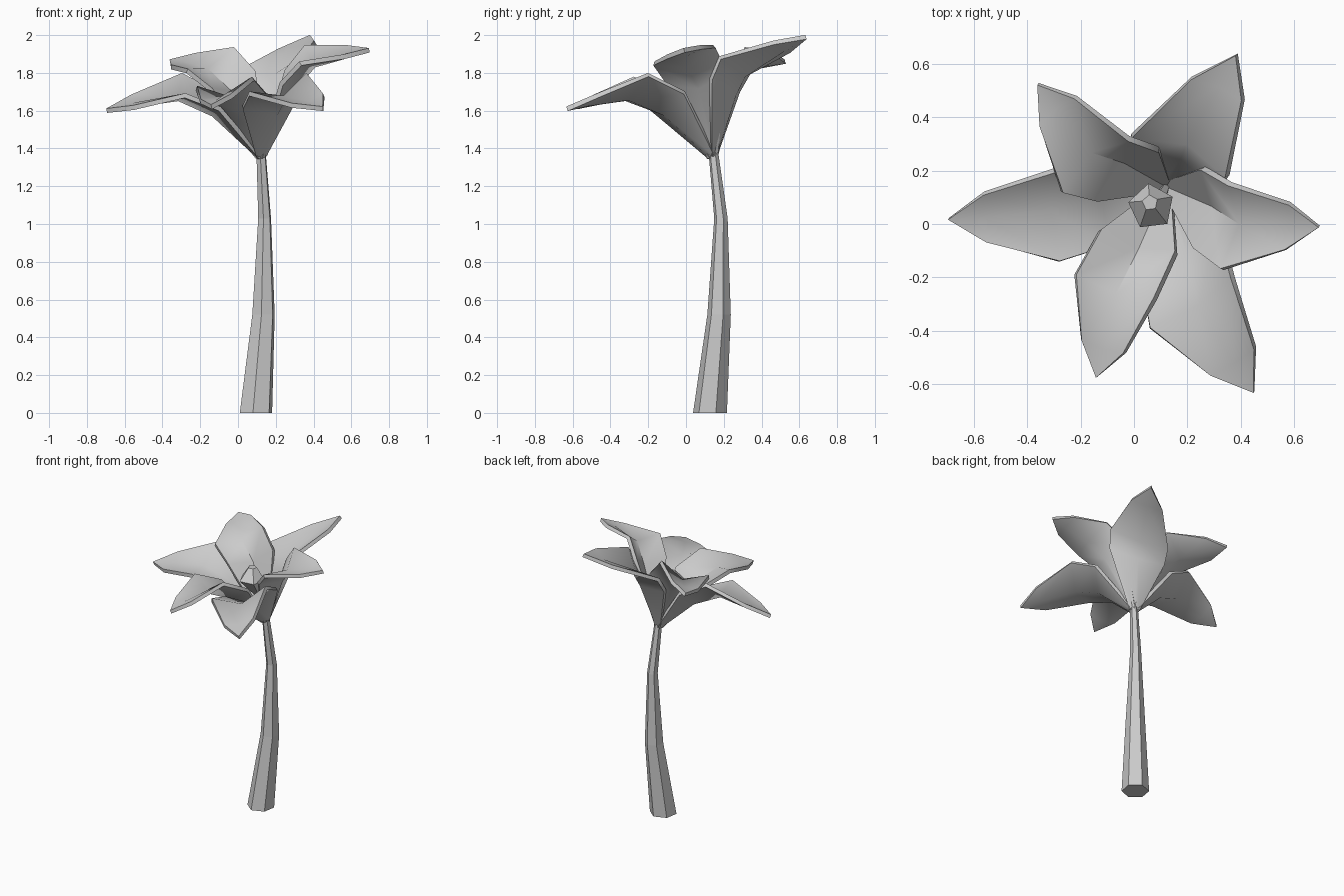
import bpy
import bmesh
from math import cos, sin, radians
from mathutils import Vector

cube = bpy.data.objects.get("Cube")
if cube:
    bpy.data.objects.remove(cube, do_unlink=True)

grey = bpy.data.materials.new("plain_grey")
grey.use_nodes = True
grey.diffuse_color = (0.6, 0.6, 0.6, 1)
grey.node_tree.nodes["Principled BSDF"].inputs["Base Color"].default_value = (0.6, 0.6, 0.6, 1)


def add_object(name, bm):
    bmesh.ops.recalc_face_normals(bm, faces=bm.faces)
    mesh = bpy.data.meshes.new(name)
    bm.to_mesh(mesh)
    bm.free()
    mesh.materials.append(grey)
    obj = bpy.data.objects.new(name, mesh)
    bpy.context.collection.objects.link(obj)
    return obj


def smooth(obj, angle):
    bpy.ops.object.select_all(action='DESELECT')
    obj.select_set(True)
    bpy.context.view_layer.objects.active = obj
    for modifier in list(obj.modifiers):
        bpy.ops.object.modifier_apply(modifier=modifier.name)
    bpy.ops.object.shade_smooth_by_angle(angle=radians(angle))


def tube(name, rings, sides, turn):
    """Skin a stack of level polygons, each given as x, y, z, radius."""
    bm = bmesh.new()
    loops = []
    for x, y, z, r in rings:
        angles = [radians(turn + 360 * i / sides) for i in range(sides)]
        loops.append([bm.verts.new((x + r * cos(a), y + r * sin(a), z)) for a in angles])
    for low, high in zip(loops, loops[1:]):
        for i in range(sides):
            j = (i + 1) % sides
            bm.faces.new((low[i], low[j], high[j], high[i]))
    bm.faces.new(loops[0][::-1])
    bm.faces.new(loops[-1])
    return add_object(name, bm)


def petal(name, left, right, tip):
    """Cupped blade from the flower base, through its widest row, to the tip."""
    left, right, tip = Vector(left), Vector(right), Vector(tip)
    base = Vector((0.12, 0.14, 1.36))
    middle = (left + right) / 2
    half = (left - right) / 2
    up = (tip - base).cross(half).normalized()
    if up.z < 0:
        up.negate()

    def lower(edge, side):
        p = base.lerp(middle, 0.55) + side * 0.95
        p.z = base.z + (edge.z - base.z) * 0.78
        return p

    def row(a, b, sag):
        return [a, (a + b) / 2 - up * sag, b]

    rows = [
        row(base + half * 0.14, base - half * 0.14, 0.01),
        row(lower(left, half), lower(right, -half), 0.08),
        row(left, right, 0.08),
        row(left.lerp(tip, 0.66) + half * 0.2, right.lerp(tip, 0.66) - half * 0.2, 0.02),
    ]
    bm = bmesh.new()
    grid = [[bm.verts.new(p) for p in r] for r in rows]
    for near, far in zip(grid, grid[1:]):
        for i in range(2):
            bm.faces.new((near[i], near[i + 1], far[i + 1], far[i]))
    end = bm.verts.new(tip)
    for i in range(2):
        bm.faces.new((grid[-1][i], grid[-1][i + 1], end))
    obj = add_object(name, bm)
    solid = obj.modifiers.new("thickness", 'SOLIDIFY')
    solid.thickness = 0.025
    solid.offset = 0
    smooth(obj, 50)


# Bent hexagonal stem
tube("stem", [(0.095, 0.127, 0, 0.091), (0.135, 0.175, 0.52, 0.063),
              (0.141, 0.185, 1.03, 0.036), (0.122, 0.145, 1.38, 0.026)], 6, 20)

# Faceted pistil inside the flower
tube("pistil", [(0.12, 0.14, 1.36, 0.015), (0.1, 0.1, 1.55, 0.025),
                (0.065, 0.065, 1.67, 0.088), (0.06, 0.08, 1.75, 0.03)], 5, 25)

# Six petals: two widest edge points and the tip
petal("left_front_petal", (0.37, -0.20, 1.79), (0.06, -0.39, 1.69), (0.45, -0.63, 1.61))
petal("left_petal", (0.36, 0.15, 1.94), (0.33, -0.17, 1.85), (0.695, -0.01, 1.92))
petal("left_back_petal", (-0.01, 0.33, 1.80), (0.35, 0.18, 1.88), (0.385, 0.635, 1.99))
petal("right_back_petal", (-0.27, 0.12, 1.81), (-0.02, 0.32, 1.93), (-0.36, 0.525, 1.86))
petal("right_petal", (-0.28, -0.14, 1.68), (-0.30, 0.20, 1.79), (-0.695, 0.02, 1.60))
petal("right_front_petal", (0.08, -0.28, 1.77), (-0.22, -0.19, 1.72), (-0.14, -0.575, 1.62))
